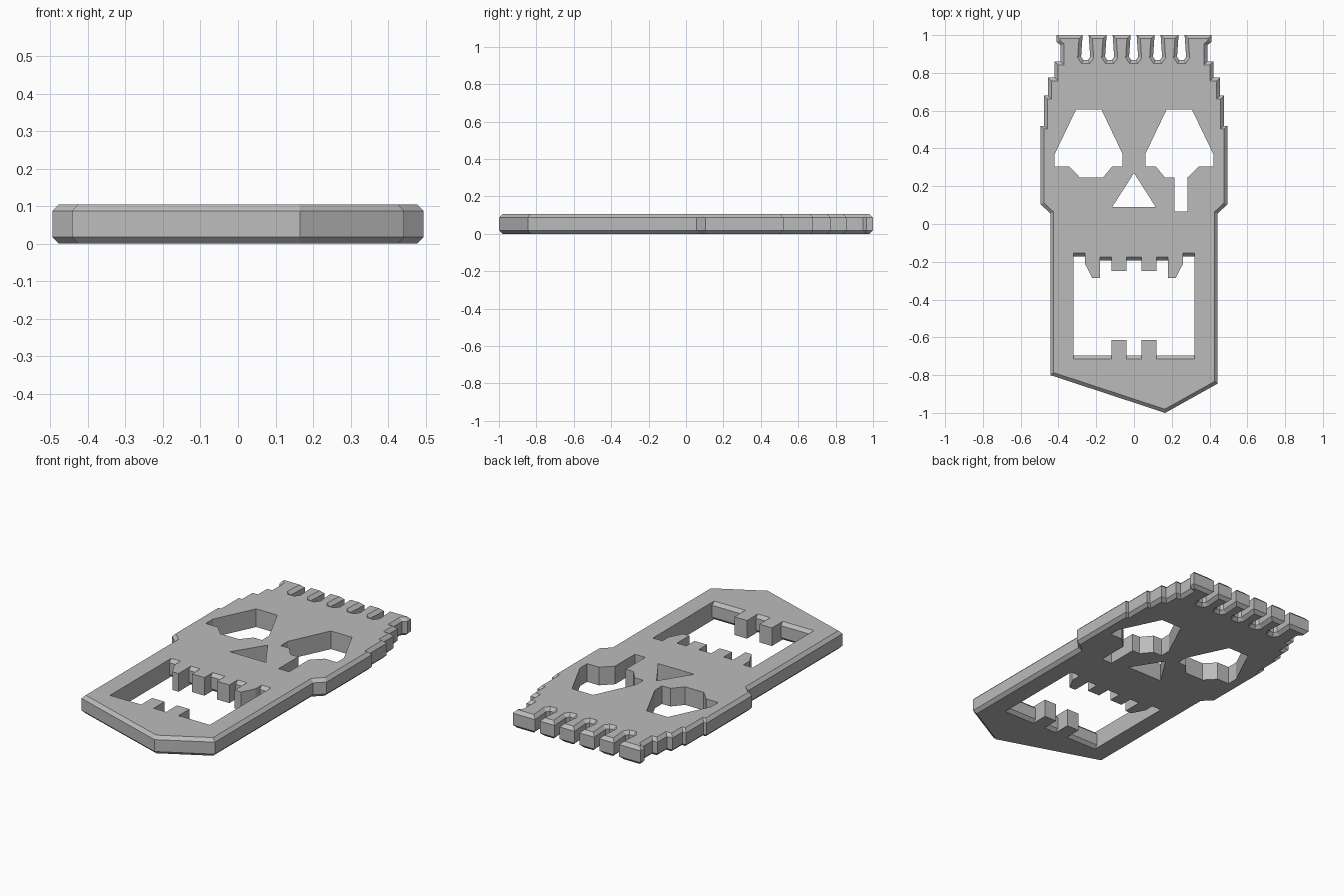
import bpy
import bmesh
from mathutils import Vector

HEIGHT = 0.105
BEVEL = 0.018

if "Cube" in bpy.data.objects:
    bpy.data.objects.remove(bpy.data.objects["Cube"])

grey = bpy.data.materials.new("plain_grey")
grey.use_nodes = True
grey.diffuse_color = (0.5, 0.5, 0.5, 1)
grey.node_tree.nodes["Principled BSDF"].inputs["Base Color"].default_value = grey.diffuse_color


def mirrored(points):
    """Mirror across x, reversed so the outline keeps its winding."""
    return [(-x, y) for x, y in reversed(points)]


def offset(points, shifts):
    """Move each edge of a counter-clockwise outline outwards by its shift."""
    pts = [Vector(p) for p in points]
    normals = []
    for i, p in enumerate(pts):
        d = (pts[(i + 1) % len(pts)] - p).normalized()
        normals.append(Vector((d.y, -d.x)))
    moved = []
    for i, p in enumerate(pts):
        a, b, s, t = normals[i - 1], normals[i], shifts[i - 1], shifts[i]
        det = a.x * b.y - a.y * b.x
        moved.append(p + Vector((s * b.y - t * a.y, t * a.x - s * b.x)) / det)
    return moved


def solid(name, levels):
    """Join outlines at rising heights into a closed solid."""
    bm = bmesh.new()
    rings = [[bm.verts.new((p[0], p[1], z)) for p in pts] for z, pts in levels]
    for low, high in zip(rings, rings[1:]):
        for i in range(len(low)):
            j = (i + 1) % len(low)
            bm.faces.new((low[i], low[j], high[j], high[i]))
    bm.faces.new(rings[-1])
    bm.faces.new(rings[0][::-1])
    mesh = bpy.data.meshes.new(name)
    bm.to_mesh(mesh)
    bm.free()
    mesh.materials.append(grey)
    obj = bpy.data.objects.new(name, mesh)
    bpy.context.collection.objects.link(obj)
    return obj


def cut(target, name, points, shifts=None):
    """Cut an outline through the plate, flaring the edges that have a shift."""
    flare = offset(points, shifts) if shifts else points
    cutter = solid(name, [(-BEVEL, flare), (BEVEL, points),
                          (HEIGHT - BEVEL, points), (HEIGHT + BEVEL, flare)])
    cutter.hide_render = True
    mod = target.modifiers.new(name, "BOOLEAN")
    mod.operation = "DIFFERENCE"
    mod.solver = "EXACT"
    mod.object = cutter
    bpy.context.view_layer.objects.active = target
    bpy.ops.object.modifier_apply(modifier=mod.name)
    bpy.data.objects.remove(cutter)


# Plate outline: off-centre chin, stepped sides, notched top
chin = [(-0.443, -0.8), (0.165, -1), (0.443, -0.845)]
side = [(0.443, 0.055), (0.495, 0.105), (0.495, 0.52), (0.477, 0.52),
        (0.477, 0.68), (0.455, 0.68), (0.455, 0.775), (0.42, 0.775),
        (0.42, 0.86), (0.388, 0.86), (0.388, 0.945), (0.41, 0.965), (0.41, 1)]
notch = [(0.016, 1), (0.024, 0.885), (0.012, 0.868)]
notches = []
for i in range(5):
    centre = 0.252 - i * 0.127
    notches += [(centre + x, y) for x, y in notch + mirrored(notch)]
outline = chin + side + notches + mirrored(side)

# Bevelled plate
inner = offset(outline, [-BEVEL] * len(outline))
plate = solid("skull_plate", [(0, inner), (BEVEL, outline),
                              (HEIGHT - BEVEL, outline), (HEIGHT, inner)])

# Eye holes, with a tear slot under the left one
eye = [(0.06, 0.305), (0.115, 0.305), (0.165, 0.245), (0.285, 0.245),
       (0.343, 0.305), (0.42, 0.305), (0.42, 0.37), (0.307, 0.605),
       (0.172, 0.605), (0.06, 0.37)]
tear = [(0.215, 0.065), (0.282, 0.065)]
cut(plate, "left_eye", eye[:3] + [(0.215, 0.245)] + tear + [(0.282, 0.245)] + eye[4:])
cut(plate, "right_eye", mirrored(eye))

# Nose hole
cut(plate, "nose", [(-0.115, 0.09), (0.115, 0.09), (0, 0.27)])

# Mouth hole with teeth; only the gums between the teeth are bevelled
half = [(0.04, -0.697), (0.04, -0.615), (0.12, -0.615), (0.12, -0.697),
        (0.32, -0.697), (0.32, -0.172), (0.26, -0.172), (0.26, -0.21),
        (0.22, -0.287), (0.18, -0.287), (0.18, -0.192), (0.12, -0.192),
        (0.12, -0.25), (0.04, -0.25), (0.04, -0.192)]
mouth = half + mirrored(half)
gums = []
for a, b in zip(mouth, mouth[1:] + mouth[:1]):
    is_gum = a[1] == b[1] and (a[1] < -0.65 or a[1] > -0.2)
    gums.append(2 * BEVEL if is_gum else 0)
cut(plate, "mouth", mouth, gums)
